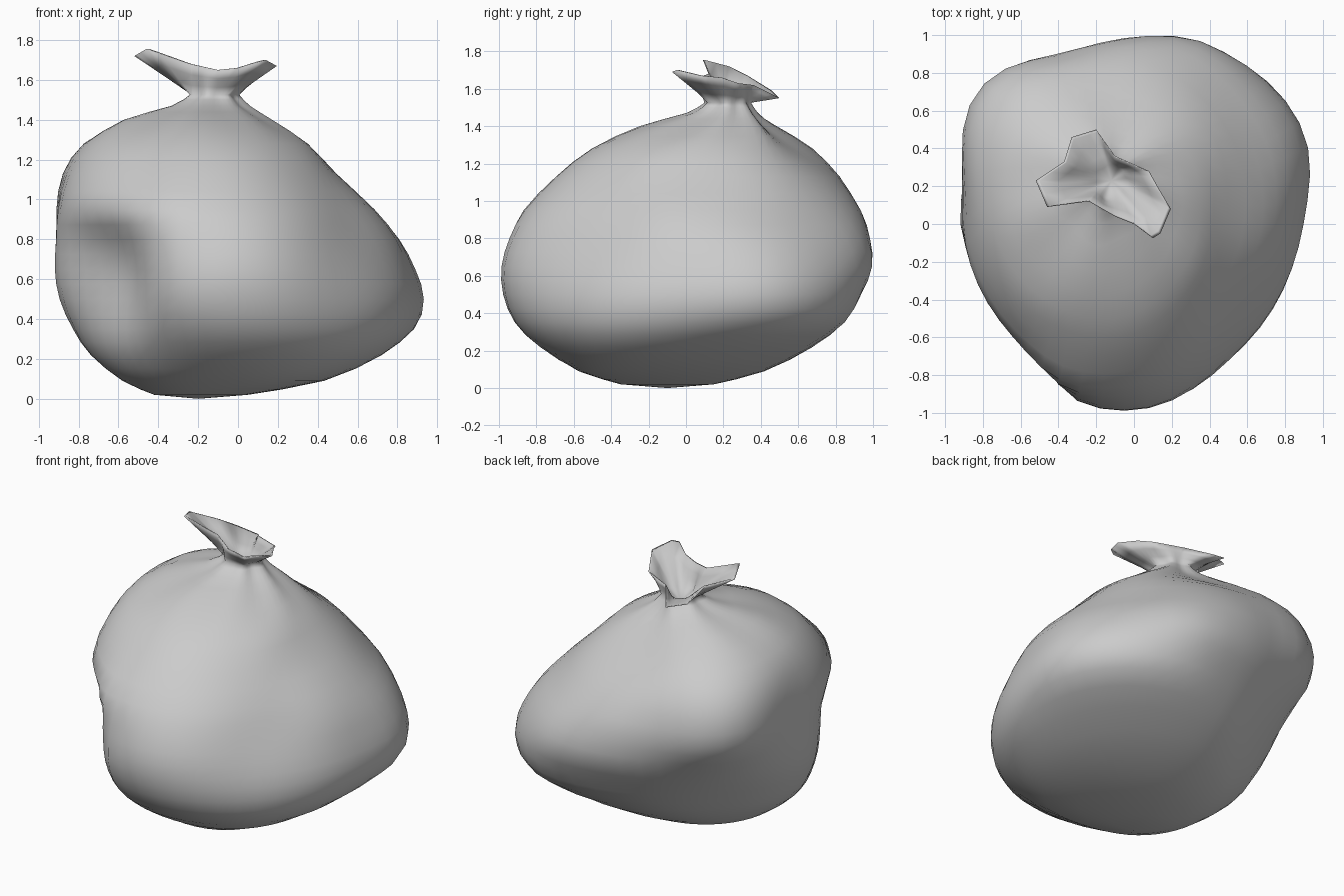
import bpy, bmesh
from math import cos, sin, atan2, exp, tau
from mathutils import Vector

if "Cube" in bpy.data.objects:
    bpy.data.objects.remove(bpy.data.objects["Cube"])

N = 48      # points around the sack
SUB = 2     # steps between profile rings


def catmull(a, b, c, d, t):
    return 0.5 * (2 * b + (c - a) * t + (2 * a - 5 * b + 4 * c - d) * t * t
                  + (3 * b - a - 3 * c + d) * t ** 3)


# Body sections: height, centre x, centre y, radii at every 45 degrees from +x
SECTIONS = [
    (0.02, -0.20, -0.10, (.25, .25, .25, .22, .22, .22, .25, .25)),
    (0.09, -0.12, -0.08, (.55, .52, .50, .48, .46, .47, .48, .58)),
    (0.22, -0.05, 0.00, (.77, .76, .67, .62, .69, .70, .78, .80)),
    (0.35, -0.05, 0.00, (.91, 1.00, .80, .71, .78, .75, .91, .89)),
    (0.50, -0.05, 0.00, (.94, 1.06, .89, .81, .85, .76, .97, .90)),
    (0.65, -0.05, 0.00, (.90, 1.03, .97, .92, .88, .76, .98, .86)),
    (0.80, -0.05, 0.00, (.84, .95, .98, 1.03, .88, .79, .94, .80)),
    (0.95, -0.05, 0.00, (.73, .82, .94, 1.06, .87, .85, .86, .72)),
    (1.13, -0.07, 0.04, (.56, .66, .76, .96, .80, .76, .73, .60)),
    (1.28, -0.10, 0.10, (.45, .48, .49, .74, .67, .63, .60, .50)),
    (1.40, -0.12, 0.18, (.28, .28, .25, .42, .46, .42, .42, .31)),
    (1.47, -0.12, 0.22, (.17, .16, .15, .20, .21, .21, .21, .17)),
    (1.525, -0.12, 0.23, (.12, .11, .11, .12, .12, .12, .13, .12)),
]
# Dents and bulges: centre, spread, outward amount
SCULPT = [
    (Vector((-.62, -.48, .60)), .30, -.06),    # front left hollow
    (Vector((-.42, -.84, .82)), .22, .05),     # ridge beside the hollow
    (Vector((-.34, -.88, .52)), .22, .05),
    (Vector((.60, -.38, .90)), .25, -.03),     # front right flat
    (Vector((.86, .38, .55)), .30, .04),       # back right corner
    (Vector((.30, .95, .72)), .28, .04),
    (Vector((-.42, .90, .90)), .28, -.06),     # flat back left
    (Vector((-.92, .28, .88)), .28, -.05),     # flat left side
]
# Torn mouth outline
MOUTH = [(-.52, .23, 1.72), (-.46, .09, 1.755), (-.24, .12, 1.68), (-.10, .04, 1.65),
         (0, 0, 1.66), (.10, -.075, 1.69), (.14, -.05, 1.70), (.195, .08, 1.67),
         (.13, .19, 1.66), (.08, .28, 1.63), (-.10, .36, 1.62), (-.20, .50, 1.55),
         (-.33, .46, 1.59), (-.37, .33, 1.67)]
MID = Vector((-.12, .20, 0))


def section_ring(z, cx, cy, radii):
    pts = []
    fold = .07 * max(0, min(1, (z - 1.3) / .17))
    for i in range(N):
        a = tau * i / N
        k, t = divmod(8 * i / N, 1)
        k = int(k)
        r = catmull(*[radii[(k + j) % 8] for j in (-1, 0, 1, 2)], t)
        r *= 1 + fold * cos(7 * a + .6)
        d = Vector((cos(a), sin(a), 0))
        p = Vector((cx, cy, z)) + d * r
        push = sum(amount * exp(-(p - c).length_squared / spread ** 2)
                   for c, spread, amount in SCULPT)
        pts.append(p + d * push)
    return pts


def mouth_ring():
    key = sorted(((atan2(y - MID.y, x - MID.x) % tau, Vector((x, y, z)))
                  for x, y, z in MOUTH), key=lambda k: k[0])
    key = [(key[-1][0] - tau, key[-1][1])] + key + [(key[0][0] + tau, key[0][1])]
    pts = []
    for i in range(N):
        a = tau * i / N
        for (a0, p0), (a1, p1) in zip(key, key[1:]):
            if a0 <= a <= a1:
                pts.append(p0.lerp(p1, (a - a0) / (a1 - a0)))
                break
    # Snap the nearest point onto each torn corner
    for x, y, z in MOUTH:
        i = round((atan2(y - MID.y, x - MID.x) % tau) / tau * N) % N
        pts[i] = Vector((x, y, z))
    return pts


def blend(r0, r1, t):
    return [p.lerp(q, t) for p, q in zip(r0, r1)]


# Body rings, smoothed between sections
base = [section_ring(*s) for s in SECTIONS]
rings = []
for k in range(len(base) - 1):
    four = [base[max(0, min(len(base) - 1, k + j))] for j in (-1, 0, 1, 2)]
    for s in range(SUB):
        rings.append([catmull(*ps, s / SUB) for ps in zip(*four)])
neck = base[-1]
rings.append(neck)

# Flared mouth, then its inner lining down into the pinched neck
rim = mouth_ring()
rings += [blend(neck, rim, t) for t in (.3, .65, 1)]
throat = Vector((-.12, .23, 1.53))
inner_neck = [throat + (p - throat) * .7 for p in neck]
inner_rim = [p + Vector((throat.x - p.x, throat.y - p.y, 0)) * .05 for p in rim]
rings += [blend(inner_rim, inner_neck, t) for t in (0, .35, .7, 1)]

bm = bmesh.new()
loops = [[bm.verts.new(p) for p in r] for r in rings]
for lo, hi in zip(loops, loops[1:]):
    for i in range(N):
        j = (i + 1) % N
        bm.faces.new((lo[i], lo[j], hi[j], hi[i]))
# Closed bottom and throat
for loop, tip, flip in ((loops[0], Vector((-.2, -.1, 0)), True),
                        (loops[-1], throat - Vector((0, 0, .06)), False)):
    v = bm.verts.new(tip)
    for i in range(N):
        f = (loop[i], loop[(i + 1) % N], v)
        bm.faces.new(f[::-1] if flip else f)
bmesh.ops.recalc_face_normals(bm, faces=bm.faces[:])

mesh = bpy.data.meshes.new("tied_sack")
bm.to_mesh(mesh)
bm.free()
mesh.polygons.foreach_set("use_smooth", [True] * len(mesh.polygons))
sack = bpy.data.objects.new("tied_sack", mesh)
bpy.context.collection.objects.link(sack)
